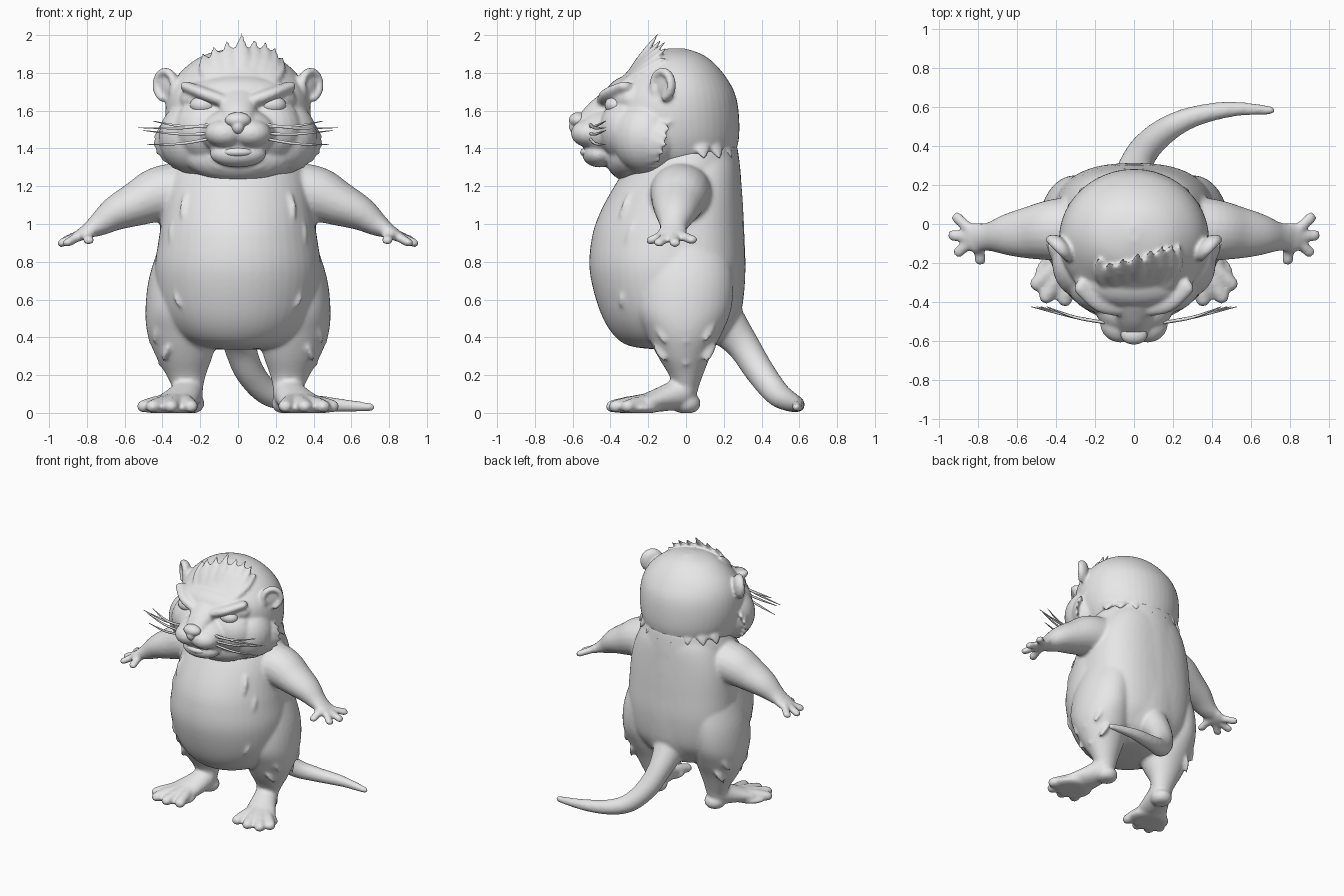
import bpy, bmesh, random
from math import sin, cos, pi, radians, sqrt, copysign
from mathutils import Vector, Matrix

random.seed(4)
if "Cube" in bpy.data.objects:
    bpy.data.objects.remove(bpy.data.objects["Cube"])

grey = bpy.data.materials.new("plain_grey")
grey.use_nodes = True
grey.diffuse_color = (0.8, 0.8, 0.8, 1)
grey.node_tree.nodes["Principled BSDF"].inputs["Base Color"].default_value = (0.8, 0.8, 0.8, 1)


def spline(pts, steps):
    """Smooth curve through points of any dimension."""
    rows = [Vector(p) for p in pts]
    out = []
    for i in range(len(rows) - 1):
        a, b = rows[max(i - 1, 0)], rows[i]
        c, d = rows[i + 1], rows[min(i + 2, len(rows) - 1)]
        for k in range(steps):
            t = k / steps
            out.append(b + (c - a) * (t / 2) + (a * 2 - b * 5 + c * 4 - d) * (t * t / 2)
                       + (b * 3 - a - c * 3 + d) * (t ** 3 / 2))
    return out + [rows[-1]]


def tube(bm, pts, side=(1, 0, 0), axis=None, segs=20, steps=5, rounded=True, power=1):
    """Skin along points (x, y, z, radius along side, radius across); power below 1 squares it."""
    rows = spline(pts, steps)
    pos = [Vector(r[:3]) for r in rows]
    rings = []
    for i, r in enumerate(rows):
        t = Vector(axis) if axis else (pos[min(i + 1, len(pos) - 1)] - pos[max(i - 1, 0)]).normalized()
        u = Vector(side)
        u = (u - t * u.dot(t)).normalized()
        rings.append((pos[i], t, u, t.cross(u), max(r[3], .001), max(r[4], .001)))

    def cap(ring, sign):
        c, t, u, v, a, b = ring
        return [(c + t * sign * min(a, b) * sin(k), t, u, v, a * cos(k), b * cos(k))
                for k in (radians(30), radians(60), radians(82))]

    if rounded:
        rings = cap(rings[0], -1)[::-1] + rings + cap(rings[-1], 1)
    outline = [[copysign(abs(w) ** power, w) for w in (cos(2 * pi * k / segs), sin(2 * pi * k / segs))]
               for k in range(segs)]
    loops = [[bm.verts.new(c + u * a * p + v * b * q) for p, q in outline] for c, t, u, v, a, b in rings]
    for low, high in zip(loops, loops[1:]):
        for k in range(segs):
            n = (k + 1) % segs
            bm.faces.new((low[k], low[n], high[n], high[k]))
    bm.faces.new(loops[0][::-1])
    bm.faces.new(loops[-1])


def stack(bm, rows, power=1):
    """Level oval slices given as (z, half width, front y, back y)."""
    tube(bm, [(0, (f + b) / 2, z, w, (b - f) / 2) for z, w, f, b in rows],
         axis=(0, 0, 1), segs=48, rounded=False, power=power)


def blob(bm, centre, radii, turn=None):
    m = Matrix.Translation(centre) @ (turn or Matrix()) @ Matrix.Diagonal((*radii, 1))
    bmesh.ops.create_uvsphere(bm, u_segments=24, v_segments=16, radius=1, matrix=m)


def tuft(bm, base, tip, width=.03, side=(0, 1, 0), bulge=(0, 0, 0)):
    """Flat pointed lock of fur."""
    a, b = Vector(base), Vector(tip)
    m = a.lerp(b, .5) + Vector(bulge)
    tube(bm, [(*a, width * .8, width * .4), (*m, width, width * .45), (*b, .002, .002)],
         side=side, segs=10, steps=3, rounded=False)


def mirror_x(bm):
    copy = bmesh.ops.duplicate(bm, geom=bm.verts[:] + bm.edges[:] + bm.faces[:])["geom"]
    for v in copy:
        if isinstance(v, bmesh.types.BMVert):
            v.co.x = -v.co.x


def finish(name, bm, voxel=0, smooth=4):
    for v in bm.verts:
        v.co.z = max(v.co.z, 0)
    bmesh.ops.recalc_face_normals(bm, faces=bm.faces)
    for f in bm.faces:
        f.smooth = True
    me = bpy.data.meshes.new(name)
    bm.to_mesh(me)
    bm.free()
    me.materials.append(grey)
    ob = bpy.data.objects.new(name, me)
    bpy.context.collection.objects.link(ob)
    if voxel:
        r = ob.modifiers.new("fuse", 'REMESH')
        r.mode = 'VOXEL'
        r.voxel_size = voxel
        r.use_smooth_shade = True
        s = ob.modifiers.new("soften", 'SMOOTH')
        s.factor = .5
        s.iterations = smooth


# Body with limbs and tail, fused into one skin
bm = bmesh.new()
tube(bm, [(.265, 0, .13, .08, .065), (.275, 0, .2, .105, .09), (.285, -.01, .3, .15, .14),
          (.295, -.01, .42, .185, .2), (.31, -.01, .55, .18, .25),
          (.295, 0, .72, .175, .25), (.255, 0, .92, .15, .22)], axis=(0, 0, 1), segs=32)
# Arms
tube(bm, [(.2, -.02, 1.18, .17, .15), (.4, -.03, 1.16, .16, .15), (.54, -.045, 1.105, .135, .118),
          (.65, -.055, 1.055, .108, .092), (.74, -.065, .995, .076, .062),
          (.81, -.07, .958, .07, .035)], side=(0, 1, 0))
# Hands
blob(bm, (.81, -.07, .955), (.07, .08, .035), Matrix.Rotation(radians(28), 4, 'Y'))
for x, y, z in ((.912, .035, .915), (.936, -.058, .898), (.905, -.145, .9), (.79, -.19, .912)):
    root = Vector((.8, -.07, .958))
    mid = root.lerp(Vector((x, y, z)), .6)
    tube(bm, [(*root, .034, .03), (*mid, .029, .026), (x, y, z, .031, .024)],
         side=(0, 1, 0) if x > .8 else (1, 0, 0), segs=12)
# Webbed feet
tube(bm, [(.265, .01, .18, .08, .068), (.27, -.03, .11, .085, .08), (.3, -.12, .075, .1, .068),
          (.35, -.24, .045, .125, .045)])
blob(bm, (.255, 0, .05), (.078, .078, .06))
blob(bm, (.36, -.26, .025), (.15, .125, .04))
for x, y in ((.5, -.31), (.452, -.375), (.355, -.39), (.25, -.37)):
    tube(bm, [(.3, -.12, .07, .045, .045), (.3 + (x - .3) * .6, -.12 + (y + .12) * .6, .055, .042, .038),
              (x, y, .034, .04, .035)], segs=14)
# Fur locks on hips, arms and chest
for z, w in ((.8, .435), (.64, .47), (.48, .475), (.35, .425)):
    for y in (-.12, 0, .11):
        drop = random.uniform(.08, .12)
        x = w * sqrt(1 - (y / .42) ** 2) - .035
        tuft(bm, (x - .03, y, z + .06), (x + .035, y, z - drop), .05)
for x, y, z in ((.44, -.1, 1.24), (.52, .02, 1.16), (.58, -.1, 1.1)):
    tuft(bm, (x - .08, y, z), (x + .07, y, z - .015), .045, bulge=(0, 0, .01))
for x, y, z in ((.34, -.3, .95), (.28, -.335, 1.08), (.36, -.28, .8), (.31, -.34, .62)):
    tuft(bm, (x - .015, y + .04, z + .07), (x + .015, y - .02, z - .07), .035, side=(1, -.5, 0))
mirror_x(bm)
# Belly and broad back
stack(bm, [(.335, .08, -.14, .04), (.355, .22, -.3, .14), (.42, .33, -.39, .23), (.55, .41, -.46, .295),
           (.75, .44, -.51, .315), (.92, .42, -.5, .31), (1.05, .4, -.46, .305),
           (1.2, .38, -.38, .295), (1.32, .35, -.3, .285), (1.42, .3, -.22, .27)])
stack(bm, [(.42, .3, -.2, .21), (.55, .38, -.28, .285), (.75, .42, -.3, .312), (.95, .415, -.3, .307),
           (1.15, .39, -.27, .295), (1.3, .33, -.2, .28), (1.4, .26, -.15, .25)], power=.8)
tube(bm, [(0, .2, .48, .12, .12), (.01, .3, .36, .088, .088), (.06, .39, .22, .078, .078),
          (.16, .48, .105, .068, .068), (.3, .55, .06, .054, .054), (.5, .59, .043, .04, .04),
          (.705, .585, .03, .022, .022)])
finish("body", bm, .012, 8)

# Head: skull, cheeks, muzzle, brows and ears
bm = bmesh.new()
blob(bm, (.245, -.21, 1.46), (.175, .18, .19))
blob(bm, (.15, -.31, 1.5), (.19, .15, .17))
blob(bm, (.07, -.51, 1.48), (.105, .1, .075))
tube(bm, [(.07, -.425, 1.65, .05, .035), (.17, -.395, 1.685, .06, .036), (.27, -.315, 1.725, .05, .03)],
     side=(0, 1, 0))
tube(bm, [(.09, -.42, 1.585, .025, .025), (.18, -.4, 1.57, .025, .025), (.28, -.33, 1.595, .025, .025)],
     side=(0, 1, 0), segs=12)
ear = Vector((.37, -.11, 1.735))
blob(bm, ear, (.075, .03, .085), Matrix.Rotation(radians(45), 4, 'Z'))
rim = [ear + Vector((.7, .7, 0)) * .066 * cos(radians(a)) + Vector((.014, -.014, .072 * sin(radians(a))))
       for a in range(-70, 221, 40)]
tube(bm, [(*p, .026, .022) for p in rim], side=(.7, -.7, 0), segs=12)
# Ragged cheek fringe framing the face
for i in range(11):
    a = radians(42 - i * 11.5)
    back = -.17 - .16 * (i / 10) ** 2
    tuft(bm, (.34 * cos(a), back - .07, 1.45 + .14 * sin(a)),
         (.455 * cos(a), back + .1, 1.435 + .22 * sin(a)), .06, side=(-sin(a), 0, cos(a)))
# Fur edge above the nape
for i in range(4):
    a = radians(80 - i * 20)
    tuft(bm, (.31 * cos(a), .215 * sin(a), 1.45), (.365 * cos(a), .285 * sin(a), 1.34), .045,
         side=(-sin(a), cos(a), 0))
mirror_x(bm)
stack(bm, [(1.25, .16, -.32, .16), (1.32, .3, -.38, .23), (1.42, .36, -.42, .275), (1.55, .385, -.44, .282),
           (1.68, .375, -.42, .263), (1.78, .325, -.335, .21), (1.86, .24, -.26, .14),
           (1.905, .15, -.19, .07), (1.93, .03, -.09, -.01)])
blob(bm, (0, -.3, 1.36), (.29, .13, .135))
blob(bm, (0, -.44, 1.485), (.2, .13, .13))
blob(bm, (0, -.28, 1.66), (.31, .155, .13))
tube(bm, [(0, -.545, 1.54, .075, .04), (0, -.48, 1.595, .09, .055), (0, -.4, 1.66, .11, .055)])
blob(bm, (0, -.46, 1.37), (.15, .09, .07))
# Crest of hair swept back from the forehead
for x, y, z in ((-.19, -.17, 1.91), (-.13, -.19, 1.95), (-.06, -.17, 1.98), (.02, -.14, 2.02),
                (.09, -.12, 1.99), (.15, -.1, 1.975), (.2, -.09, 1.945), (.24, -.1, 1.89)):
    tuft(bm, (x * .7, -.32, 1.75), (x, y, z), .05, side=(1, 0, 0))
finish("head", bm, .01, 8)

# Nose, lip and eyes
bm = bmesh.new()
blob(bm, (0, -.57, 1.55), (.07, .05, .042))
blob(bm, (0, -.58, 1.515), (.035, .04, .04))
finish("nose", bm, .006, 6)
bm = bmesh.new()
blob(bm, (0, -.51, 1.38), (.085, .05, .03))
finish("lower_lip", bm)
bm = bmesh.new()
blob(bm, (.18, -.37, 1.63), (.075, .06, .05))
mirror_x(bm)
finish("eyes", bm)

# Whiskers
bm = bmesh.new()
for z, x, tip_z in ((1.53, .53, 1.51), (1.515, .45, 1.545), (1.48, .5, 1.495), (1.455, .48, 1.42)):
    tube(bm, [(.13, -.51, z, .008, .008), (.3, -.48, (z + tip_z) / 2 - .012, .008, .008),
              (x, -.425, tip_z, .002, .002)], side=(0, 1, 0), segs=6, rounded=False)
mirror_x(bm)
finish("whiskers", bm)
